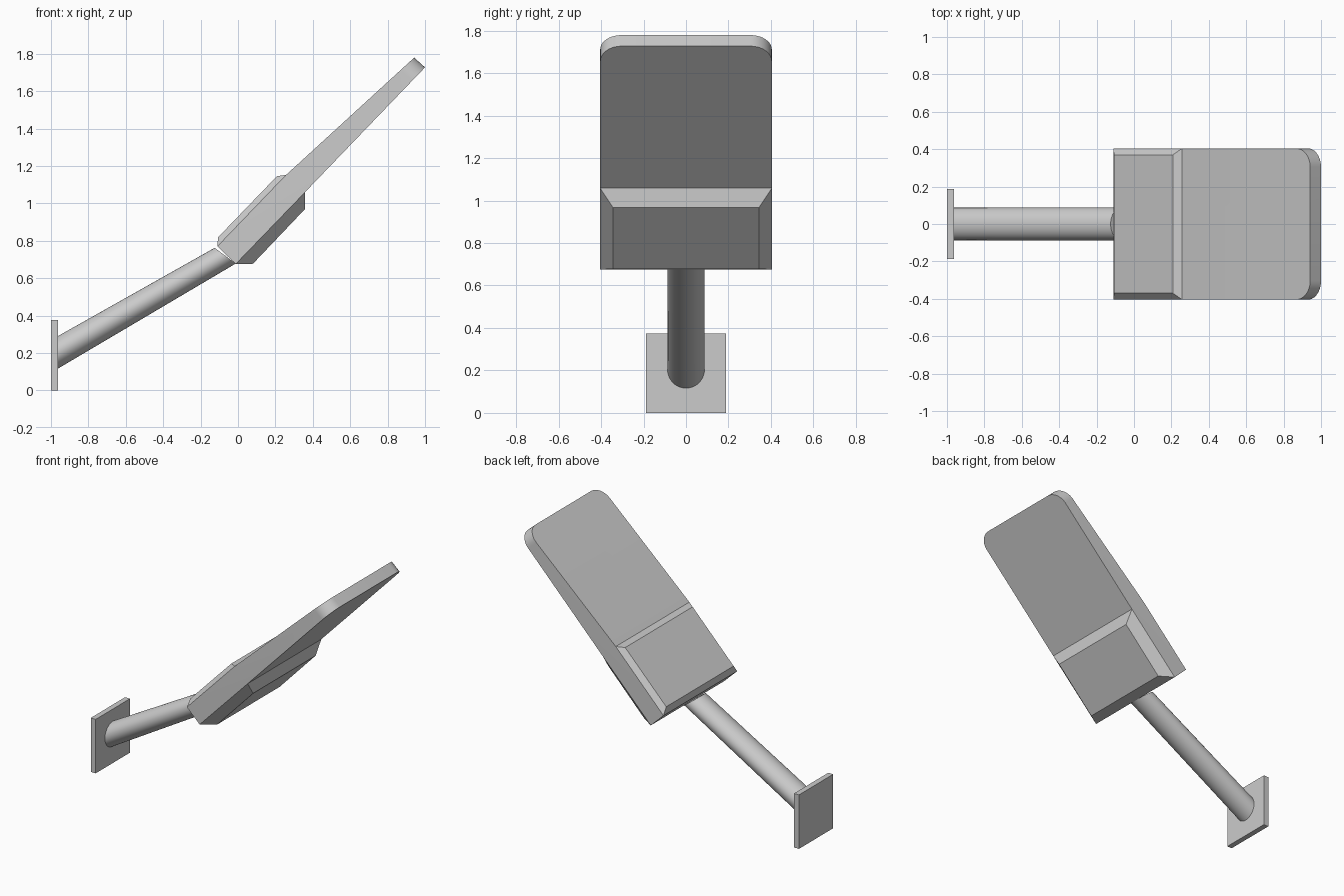
import bpy, bmesh, math
from mathutils import Vector

if "Cube" in bpy.data.objects:
    bpy.data.objects.remove(bpy.data.objects["Cube"])


def finish(name, bm, smooth=False):
    """Turn a bmesh into a named object."""
    bmesh.ops.recalc_face_normals(bm, faces=bm.faces)
    mesh = bpy.data.meshes.new(name)
    bm.to_mesh(mesh)
    bm.free()
    obj = bpy.data.objects.new(name, mesh)
    bpy.context.collection.objects.link(obj)
    if smooth:
        bpy.ops.object.select_all(action='DESELECT')
        obj.select_set(True)
        bpy.context.view_layer.objects.active = obj
        bpy.ops.object.shade_smooth_by_angle(angle=math.radians(30))
    return obj


def loft(ring_a, ring_b):
    """Closed solid between two matching rings of points."""
    bm = bmesh.new()
    a = [bm.verts.new(p) for p in ring_a]
    b = [bm.verts.new(p) for p in ring_b]
    n = len(a)
    bm.faces.new(a)
    bm.faces.new(b)
    for i in range(n):
        j = (i + 1) % n
        bm.faces.new((a[i], a[j], b[j], b[i]))
    return bm


def rect(low, high, half):
    """Rectangle spanning two x-z points and +-half in y."""
    return [(p[0], s * half, p[1]) for p, s in
            ((low, -1), (high, -1), (high, 1), (low, 1))]


# Wall plate
finish("wall_plate", loft(
    [(-1.0, y, z) for y, z in ((-.188, 0), (.188, 0), (.188, .375), (-.188, .375))],
    [(-.962, y, z) for y, z in ((-.188, 0), (.188, 0), (.188, .375), (-.188, .375))]))


# Slanted tubular arm: upright circle at the plate, tilted ellipse at the head
def ring(centre, up, half, count=48):
    angles = [2 * math.pi * i / count for i in range(count)]
    return [Vector(centre) + Vector(up) * math.sin(t) + Vector((0, half * math.cos(t), 0))
            for t in angles]


finish("arm", loft(ring((-.965, 0, .202), (0, 0, .087), .087),
                   ring((-.0685, 0, .72), (-.0565, 0, .042), .087)), smooth=True)

# Tapered panel, outer end corners rounded
W = .404
profile = [(-.012, .676), (-.11, .77), (.257, 1.152),
           (.942, 1.779), (1.0, 1.727), (.357, 1.058)]
bm = loft([(x, -W, z) for x, z in profile], [(x, W, z) for x, z in profile])
corners = [e for e in bm.edges
           if all(v.co.x > .9 for v in e.verts)
           and abs(e.verts[0].co.y - e.verts[1].co.y) < .01]
bmesh.ops.bevel(bm, geom=corners, offset=.1, offset_type='OFFSET',
                segments=10, profile=.5, affect='EDGES')
finish("panel", bm, smooth=True)

# Raised housings above and below, chamfered on three sides
finish("upper_housing", loft(rect((-.11, .77), (.257, 1.152), W),
                             rect((-.107, .818), (.208, 1.145), .37)))
finish("lower_housing", loft(rect((-.012, .676), (.357, 1.058), W),
                             rect((.08, .677), (.357, .968), .344)))
